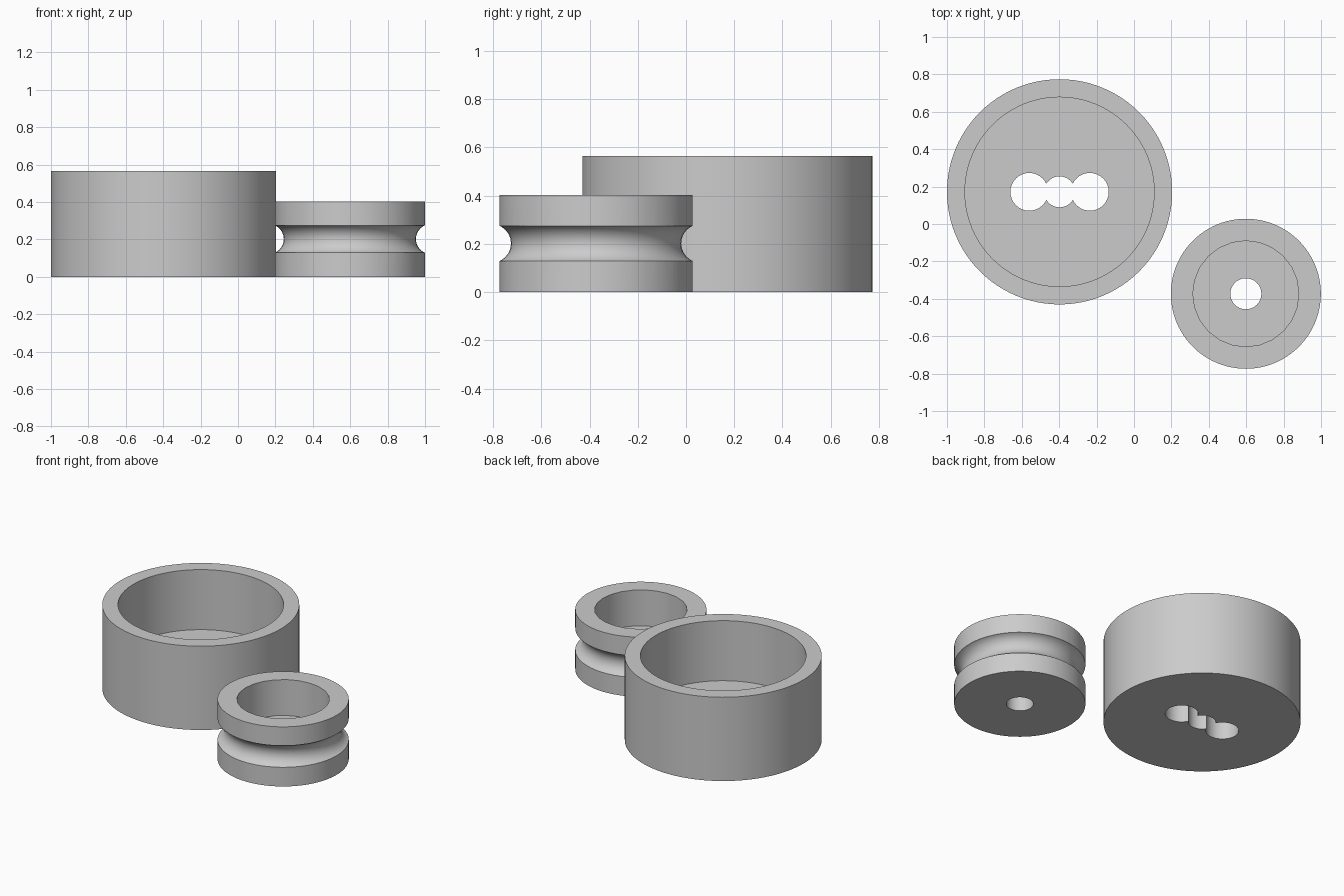
import bpy
from math import radians

cube = bpy.data.objects.get("Cube")
if cube:
    bpy.data.objects.remove(cube, do_unlink=True)

# One matte grey for everything
grey = bpy.data.materials.new("plain grey")
grey.use_nodes = True
colour = (0.6, 0.6, 0.6, 1)
grey.diffuse_color = colour
shader = next(n for n in grey.node_tree.nodes if n.type == 'BSDF_PRINCIPLED')
shader.inputs["Base Color"].default_value = colour


def cylinder(name, x, y, radius, bottom, top, sides):
    bpy.ops.mesh.primitive_cylinder_add(
        vertices=sides, radius=radius, depth=top - bottom,
        location=(x, y, (bottom + top) / 2))
    obj = bpy.context.object
    obj.name = name
    return obj


def cut(body, cutter):
    mod = body.modifiers.new("cut", 'BOOLEAN')
    mod.operation = 'DIFFERENCE'
    mod.solver = 'EXACT'
    mod.object = cutter
    bpy.context.view_layer.objects.active = body
    bpy.ops.object.modifier_apply(modifier=mod.name)
    bpy.data.objects.remove(cutter, do_unlink=True)


def finish(body):
    body.data.materials.clear()
    body.data.materials.append(grey)
    bpy.ops.object.select_all(action='DESELECT')
    body.select_set(True)
    bpy.context.view_layer.objects.active = body
    bpy.ops.object.shade_smooth_by_angle(angle=radians(30))


FLOOR = 0.16

# Large cup with a wide bore and three merged floor holes
cx, cy = -0.398, 0.172
cup = cylinder("large_cup", cx, cy, 0.602, 0, 0.565, 96)
cut(cup, cylinder("cup_bore", cx, cy, 0.506, FLOOR, 0.8, 96))
for offset, radius in ((-0.162, 0.101), (0.162, 0.101), (0, 0.083)):
    cut(cup, cylinder("floor_hole", cx + offset, cy, radius, -0.2, 0.3, 32))
finish(cup)

# Small grooved pulley with a bore and a single floor hole
px, py = 0.598, -0.373
pulley = cylinder("grooved_pulley", px, py, 0.401, 0, 0.402, 96)
cut(pulley, cylinder("pulley_bore", px, py, 0.283, FLOOR, 0.6, 24))
cut(pulley, cylinder("axle_hole", px, py, 0.083, -0.2, 0.3, 32))
bpy.ops.mesh.primitive_torus_add(
    major_segments=48, minor_segments=24, major_radius=0.433,
    minor_radius=0.08, location=(px, py, 0.202))
cut(pulley, bpy.context.object)
finish(pulley)
